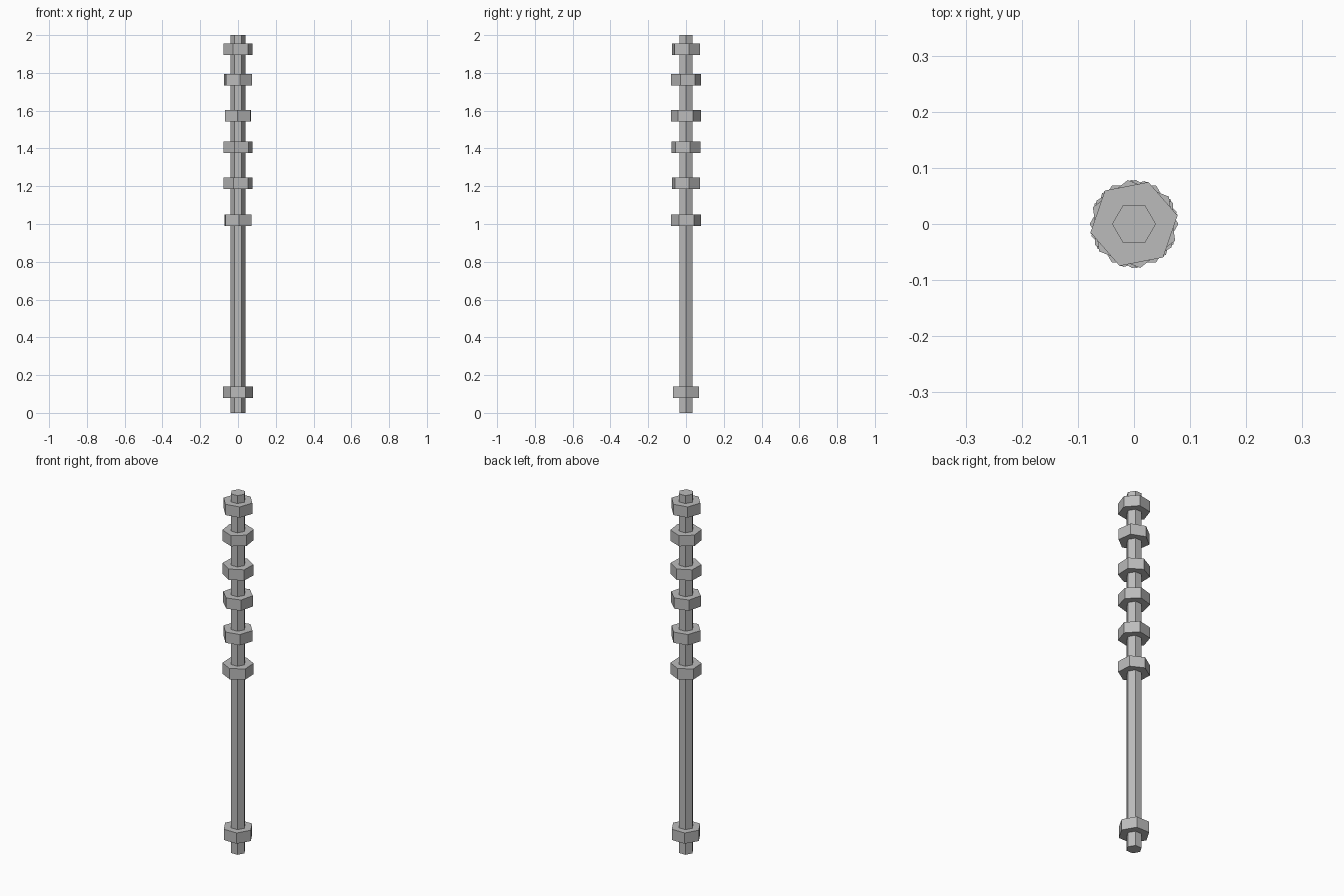
import bpy
import math

cube = bpy.data.objects.get("Cube")
if cube:
    bpy.data.objects.remove(cube, do_unlink=True)

# Plain grey metal
grey = bpy.data.materials.new("grey_metal")
grey.use_nodes = True
colour = (0.5, 0.5, 0.5, 1.0)
grey.diffuse_color = colour
grey.node_tree.nodes["Principled BSDF"].inputs["Base Color"].default_value = colour


def hex_prism(name, radius, bottom, top, turn):
    """Flat-faced hexagonal prism; at turn 0 one corner points along +x."""
    bpy.ops.mesh.primitive_cylinder_add(
        vertices=6, radius=radius, depth=top - bottom,
        location=(0, 0, (bottom + top) / 2),
        rotation=(0, 0, math.radians(turn + 30)))
    obj = bpy.context.object
    obj.name = name
    obj.data.materials.append(grey)
    return obj


# Long central rod
hex_prism("rod", 0.039, 0.0, 2.0, 0)

# Hexagonal collars: centre height and turn in degrees, bottom to top
collars = [(0.11, 0), (1.02, 33), (1.215, 12), (1.407, 16),
           (1.573, 28), (1.763, 38), (1.926, 11)]
for number, (height, turn) in enumerate(collars, 1):
    hex_prism(f"collar_{number}", 0.079, height - 0.03, height + 0.03, turn)
